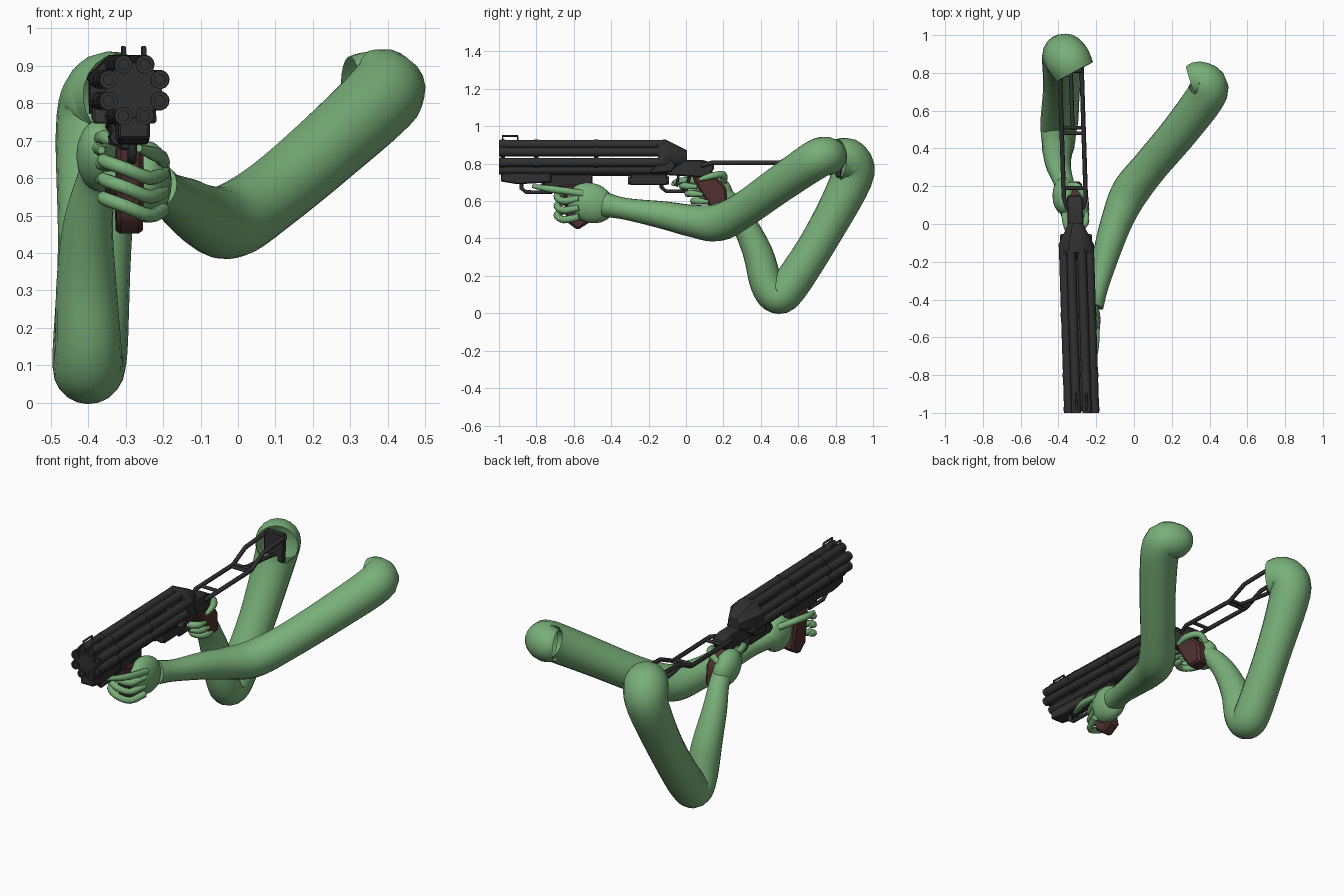
import bpy, bmesh, math
from mathutils import Vector, Matrix

cube = bpy.data.objects.get("Cube")
if cube:
    bpy.data.objects.remove(cube, do_unlink=True)


def material(name, rgb):
    m = bpy.data.materials.new(name)
    m.use_nodes = True
    m.diffuse_color = (*rgb, 1)
    m.node_tree.nodes["Principled BSDF"].inputs["Base Color"].default_value = (*rgb, 1)
    return m


SKIN = material("green skin", (0.19, 0.43, 0.19))
METAL = material("dark metal", (0.03, 0.03, 0.03))
GRIP = material("brown grip", (0.08, 0.03, 0.03))


def finish(name, bm, mat, on_gun=False, angle=40):
    """Turn a bmesh into an object; gun parts follow the slightly yawed gun axis."""
    if on_gun:
        for v in bm.verts:
            v.co.x -= 0.309 + 0.032 * v.co.y
    bmesh.ops.recalc_face_normals(bm, faces=bm.faces)
    me = bpy.data.meshes.new(name)
    bm.to_mesh(me)
    bm.free()
    me.materials.append(mat)
    me.polygons.foreach_set("use_smooth", [True] * len(me.polygons))
    me.set_sharp_from_angle(angle=math.radians(angle))
    ob = bpy.data.objects.new(name, me)
    bpy.context.collection.objects.link(ob)


def bridge(bm, rings):
    for a, b in zip(rings, rings[1:]):
        n = len(a)
        for i in range(n):
            bm.faces.new((a[i], a[(i + 1) % n], b[(i + 1) % n], b[i]))


def smooth_path(points, steps):
    """Catmull-Rom interpolation of (x, y, z, radius) points."""
    p = [Vector(q) for q in points]
    p = [p[0] * 2 - p[1]] + p + [p[-1] * 2 - p[-2]]
    out = []
    for a, b, c, d in zip(p, p[1:], p[2:], p[3:]):
        for s in range(steps):
            t = s / steps
            out.append(0.5 * (2 * b + (c - a) * t + (2 * a - 5 * b + 4 * c - d) * t ** 2
                              + (3 * b - a - 3 * c + d) * t ** 3))
    return out + [p[-2]]


def tube(name, points, mat, sides=8, steps=1, open_start=False, on_gun=False):
    path = smooth_path(points, steps)
    pos = [q.to_3d() for q in path]
    bm = bmesh.new()
    rings, side, last = [], None, len(pos) - 1
    for i, q in enumerate(path):
        tan = (pos[min(i + 1, last)] - pos[max(i - 1, 0)]).normalized()
        side = tan.orthogonal() if side is None else side - tan * side.dot(tan)
        side.normalize()
        up = tan.cross(side)
        rings.append([bm.verts.new(pos[i] + q.w * (side * math.cos(k * math.tau / sides)
                                                   + up * math.sin(k * math.tau / sides)))
                      for k in range(sides)])
    bridge(bm, rings)
    bm.faces.new(rings[-1])
    if not open_start:
        bm.faces.new(rings[0])
    finish(name, bm, mat, on_gun, 50)


def rod(name, r, *points):
    tube(name, [(*p, r) for p in points], METAL, on_gun=True)


def lathe(name, profile, x=0, z=0.835, sides=14, turn=0):
    """Revolve (radius, y) points around an axis along the gun."""
    bm = bmesh.new()
    rings = [[bm.verts.new((x + r * math.cos(turn + k * math.tau / sides), y,
                            z + r * math.sin(turn + k * math.tau / sides)))
              for k in range(sides)] for r, y in profile]
    bridge(bm, rings)
    bm.faces.new(rings[0])
    bm.faces.new(rings[-1])
    finish(name, bm, METAL, True)


def plate(name, half, outline, mat=METAL, bevel=0.006):
    """Extrude a (y, z) outline sideways and soften its edges."""
    bm = bmesh.new()
    f = bm.faces.new([bm.verts.new((-half, y, z)) for y, z in outline])
    new = bmesh.ops.extrude_face_region(bm, geom=[f])["geom"]
    bmesh.ops.translate(bm, vec=(2 * half, 0, 0),
                        verts=[v for v in new if isinstance(v, bmesh.types.BMVert)])
    bmesh.ops.bevel(bm, geom=bm.edges[:], offset=bevel, segments=1, affect='EDGES')
    finish(name, bm, mat, True, 30)


def block(name, half, y0, y1, z0, z1):
    plate(name, half, [(y0, z0), (y1, z0), (y1, z1), (y0, z1)])


def palm(name, centre, size, tilt):
    bm = bmesh.new()
    bmesh.ops.create_uvsphere(bm, u_segments=20, v_segments=12, radius=1)
    bm.transform(Matrix.Translation(centre) @ Matrix.Rotation(tilt, 4, 'X')
                 @ Matrix.Diagonal((*size, 1)))
    finish(name, bm, SKIN, angle=80)


# Arms, swept from the open shoulder to the wrist
tube("right_arm", [(-.315, .805, .82, .112), (-.35, .868, .812, .12), (-.375, .885, .72, .112),
                   (-.383, .725, .41, .098), (-.395, .55, .14, .1), (-.4, .485, .093, .094),
                   (-.4, .43, .16, .088), (-.405, .385, .32, .08), (-.4, .31, .48, .066),
                   (-.375, .23, .6, .054), (-.355, .15, .65, .055)],
     SKIN, sides=20, steps=5, open_start=True)
tube("left_arm", [(.3, .752, .84, .085), (.35, .762, .84, .1), (.392, .7, .825, .106),
                  (.25, .5, .69, .1), (.09, .31, .555, .096), (-.02, .17, .485, .1),
                  (-.085, .03, .495, .086), (-.135, -.12, .525, .074), (-.19, -.32, .558, .058),
                  (-.225, -.43, .58, .065)],
     SKIN, sides=20, steps=5, open_start=True)

# Hands
palm("left_palm", (-.243, -.51, .59), (.066, .13, .106), -0.35)
palm("right_palm", (-.37, .15, .66), (.062, .11, .085), -0.7)


def finger(name, pts, r=0.019):
    radii = [r] * (len(pts) - 1) + [r * 0.55]
    tube(name, [(*p, w) for p, w in zip(pts, radii)], SKIN, sides=8, steps=3)


for i in range(3):
    z = 0.625 - 0.05 * i
    finger("left_finger", [(-.2, -.57, z - .01), (-.235, -.655, z - .025), (-.3, -.69, z),
                           (-.355, -.66, z + .02), (-.36, -.62, z + .03)])
    z, y = 0.68 - 0.04 * i, 0.03 * i
    finger("right_finger", [(-.38, y + .08, z), (-.345, y + .005, z), (-.3, y - .02, z),
                            (-.258, y + .005, z), (-.25, y + .06, z - .005)])
finger("left_index_finger", [(-.2, -.55, .64), (-.205, -.65, .655), (-.225, -.73, .665),
                             (-.265, -.82, .68)])
finger("left_thumb", [(-.28, -.45, .64), (-.34, -.5, .67), (-.365, -.58, .675), (-.365, -.65, .675)])
finger("right_index_finger", [(-.37, .1, .7), (-.36, .01, .71), (-.335, -.05, .7), (-.3, -.07, .69)])
finger("right_thumb", [(-.35, .2, .7), (-.3, .2, .74), (-.26, .14, .735), (-.255, .07, .715)])

# Ring of eight hollow barrels with collars, held by spacer discs
for k in range(8):
    a = (k + 0.5) * math.tau / 8
    x, z = 0.074 * math.cos(a), 0.835 + 0.074 * math.sin(a)
    lathe("barrel", [(.014, -.95), (.014, -1), (.0245, -1), (.0245, -.12)], x, z)
    for y in (-.98, -.8, -.48):
        lathe("barrel_collar", [(.0262, y - .012), (.0262, y + .012)], x, z)
for y in (-.98, -.8, -.48):
    lathe("barrel_spacer", [(.075, y - .012), (.075, y + .012)])

# Tapered rear housing and receiver
lathe("rear_housing", [(.098, -.15), (.102, -.11), (.04, .005)], sides=8, turn=math.pi / 8)
plate("receiver", 0.042, [(-.12, .74), (.11, .725), (.15, .77), (.15, .8), (.09, .82), (-.1, .82)])
plate("side_cover", 0.085, [(-.2, .745), (-.08, .755), (-.05, .79), (-.12, .86)])
block("lower_rail", 0.03, -.72, -.1, .735, .762)
block("lower_block", 0.04, -.3, -.1, .685, .745)
for x in (-.02, .02):
    rod("lower_pin", 0.022, (x, -.31, .71), (x, -.09, .71))

# Front trigger housing, trigger guards and triggers
plate("front_housing", 0.042, [(-.99, .705), (-.9, .69), (-.72, .7), (-.72, .765), (-.99, .765)])
block("front_frame", 0.028, -.76, -.5, .675, .75)
for name, y0, y1, z0, z1 in (("front_guard", -.88, -.7, .648, .72),
                             ("rear_guard", -.13, .02, .652, .74)):
    rod(name, 0.011, (0, y0, z1), (0, y0, z0 + .02), (0, y0 + .025, z0),
        (0, y1 - .02, z0), (0, y1, z1))
    rod("trigger", 0.007, (0, y1 - .06, z1), (0, y1 - .07, z0 + .025))

# Brown pistol grips
plate("front_grip", 0.036, [(-.665, .69), (-.55, .69), (-.51, .49), (-.58, .445), (-.64, .49)],
      GRIP, .012)
plate("rear_grip", 0.04, [(.03, .73), (.14, .75), (.215, .675), (.225, .56), (.14, .55), (.08, .64)],
      GRIP, .012)

# Front sight loops
for x in (-.027, .027):
    rod("front_sight", 0.006, (x, -.98, .91), (x, -.98, .948), (x, -.9, .948), (x, -.9, .91))

# Skeleton stock: paired rods, braces and butt plate
for s in (-1, 1):
    x = s * 0.058
    rod("stock_rod", 0.012, (s * .04, .08, .79), (x, .14, .805), (x, .5, .805),
        (x, .62, .86), (x, .83, .87))
for y in (.19, .48, .51):
    rod("stock_brace", 0.01, (-.058, y, .805), (.058, y, .805))
rod("stock_lower_rod", 0.011, (0, .5, .805), (0, .56, .79), (0, .83, .76))
plate("butt_plate", 0.062, [(.8, .73), (.83, .72), (.84, .89), (.8, .89)])
